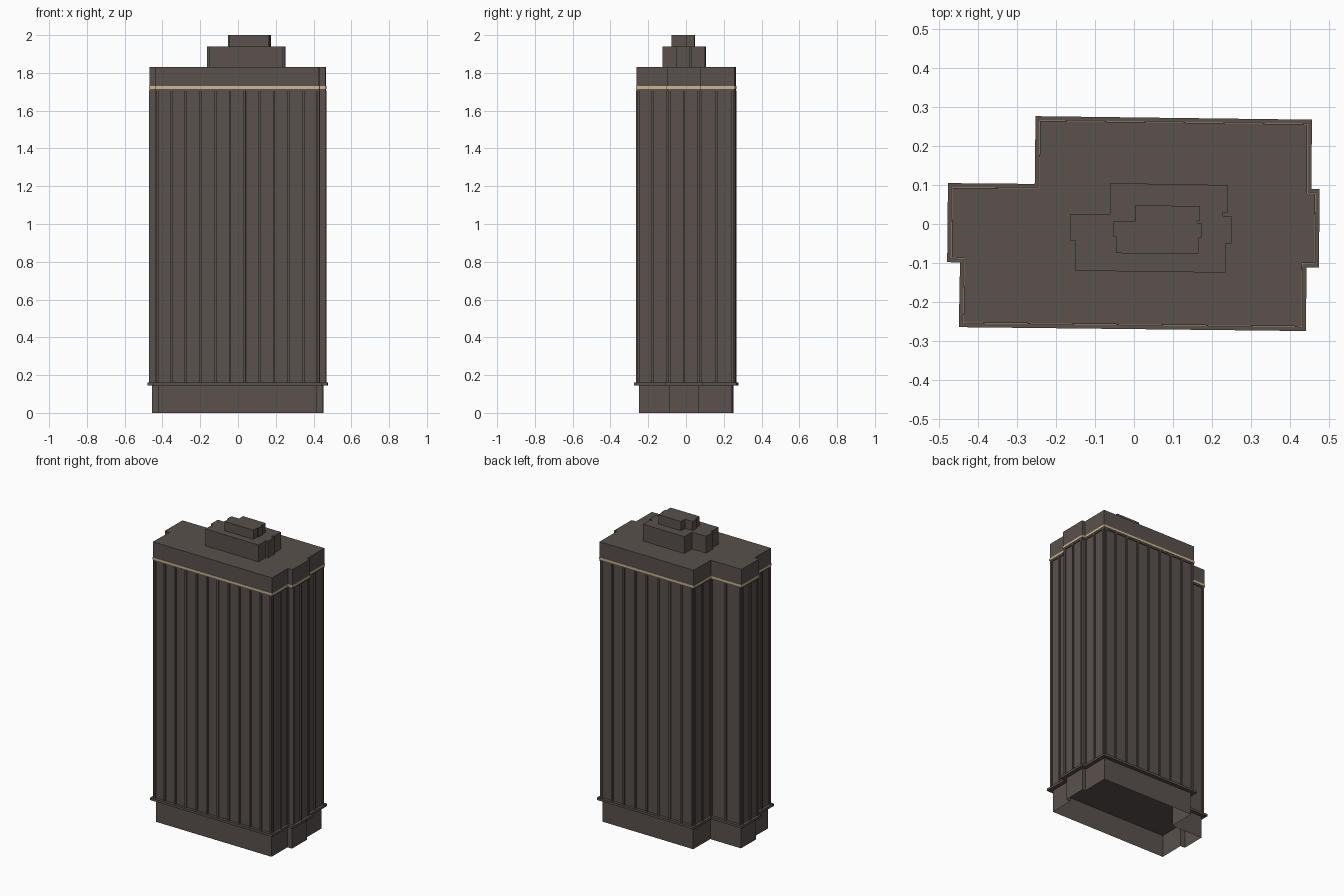
import bpy, bmesh
from math import floor
from mathutils import Vector

cube = bpy.data.objects.get("Cube")
if cube:
    bpy.data.objects.remove(cube, do_unlink=True)


def material(name, rgb):
    m = bpy.data.materials.new(name)
    m.use_nodes = True
    m.diffuse_color = (*rgb, 1)
    m.node_tree.nodes["Principled BSDF"].inputs["Base Color"].default_value = (*rgb, 1)
    return m


stone = material("dark_stone", (0.1, 0.082, 0.074))
gold = material("pale_gold", (0.6, 0.47, 0.28))

# Footprint of the widest ledge, counter-clockwise
FOOTPRINT = [(-.255, .103), (-.478, .105), (-.48, -.098), (-.447, -.099),
             (-.45, -.265), (.442, -.275), (.443, -.112), (.475, -.112),
             (.477, .09), (.456, .09), (.457, .268), (-.253, .277)]


def inset(points, d):
    """Move every wall of a counter-clockwise outline inward by d."""
    pts = [Vector(p) for p in points]
    out = []
    for i, p in enumerate(pts):
        a = (p - pts[i - 1]).normalized()
        b = (pts[(i + 1) % len(pts)] - p).normalized()
        na, nb = Vector((-a.y, a.x)), Vector((-b.y, b.x))
        out.append(p + (na + nb) * d / (1 + na.dot(nb)))
    return out


def finish(name, bm, mat):
    bmesh.ops.recalc_face_normals(bm, faces=bm.faces)
    mesh = bpy.data.meshes.new(name)
    bm.to_mesh(mesh)
    bm.free()
    mesh.materials.append(mat)
    obj = bpy.data.objects.new(name, mesh)
    bpy.context.collection.objects.link(obj)
    return obj


def add_prism(bm, points, z0, z1, bottom=True):
    low = [bm.verts.new((x, y, z0)) for x, y in points]
    high = [bm.verts.new((x, y, z1)) for x, y in points]
    bm.faces.new(high)
    if bottom:
        bm.faces.new(low[::-1])
    for i in range(len(low)):
        j = (i + 1) % len(low)
        bm.faces.new((low[i], low[j], high[j], high[i]))


def prism(name, points, z0, z1, mat=stone, bottom=True):
    bm = bmesh.new()
    add_prism(bm, points, z0, z1, bottom)
    return finish(name, bm, mat)


# Stacked storeys: hollow base, ledge, shaft, crown and its trim
prism("base", inset(FOOTPRINT, .025), 0, .145, bottom=False)
prism("ledge", FOOTPRINT, .145, .16)
wall = inset(FOOTPRINT, .018)
prism("shaft", wall, .16, 1.71)
prism("crown", inset(FOOTPRINT, .012), 1.705, 1.83)
prism("trim_band", inset(FOOTPRINT, .0095), 1.716, 1.73, gold)

# Upright fins in even bays along every wall, with a pier at each corner
bm = bmesh.new()
for i, a in enumerate(wall):
    b = wall[(i + 1) % len(wall)]
    length = (b - a).length
    if length < .05:
        continue
    along = (b - a) / length
    out = Vector((along.y, -along.x)) * .0085
    bays = floor(length / .075)
    for k in range(bays + 1):
        t = min(max(length * k / bays, .006), length - .006)
        p, half = a + along * t, along * .006
        add_prism(bm, [p - half - out * .2, p - half + out,
                       p + half + out, p + half - out * .2][::-1], .16, 1.706)
finish("fins", bm, stone)

# Stepped rooftop blocks
LOWER = [(-.062, .026), (-.164, .026), (-.165, -.042), (-.15, -.043),
         (-.152, -.12), (.235, -.125), (.236, -.05), (.25, -.05),
         (.251, .02), (.228, .02), (.228, .03), (.24, .03), (.241, .1), (-.062, .105)]
UPPER = [(.002, .007), (-.053, .007), (-.054, -.032), (-.045, -.033),
         (-.046, -.075), (.165, -.077), (.166, -.036), (.173, -.036),
         (.174, .002), (.162, .002), (.162, .008), (.168, .008), (.168, .046), (.002, .048)]
prism("roof_block_lower", LOWER, 1.83, 1.94)
prism("roof_block_upper", UPPER, 1.94, 2.0)
